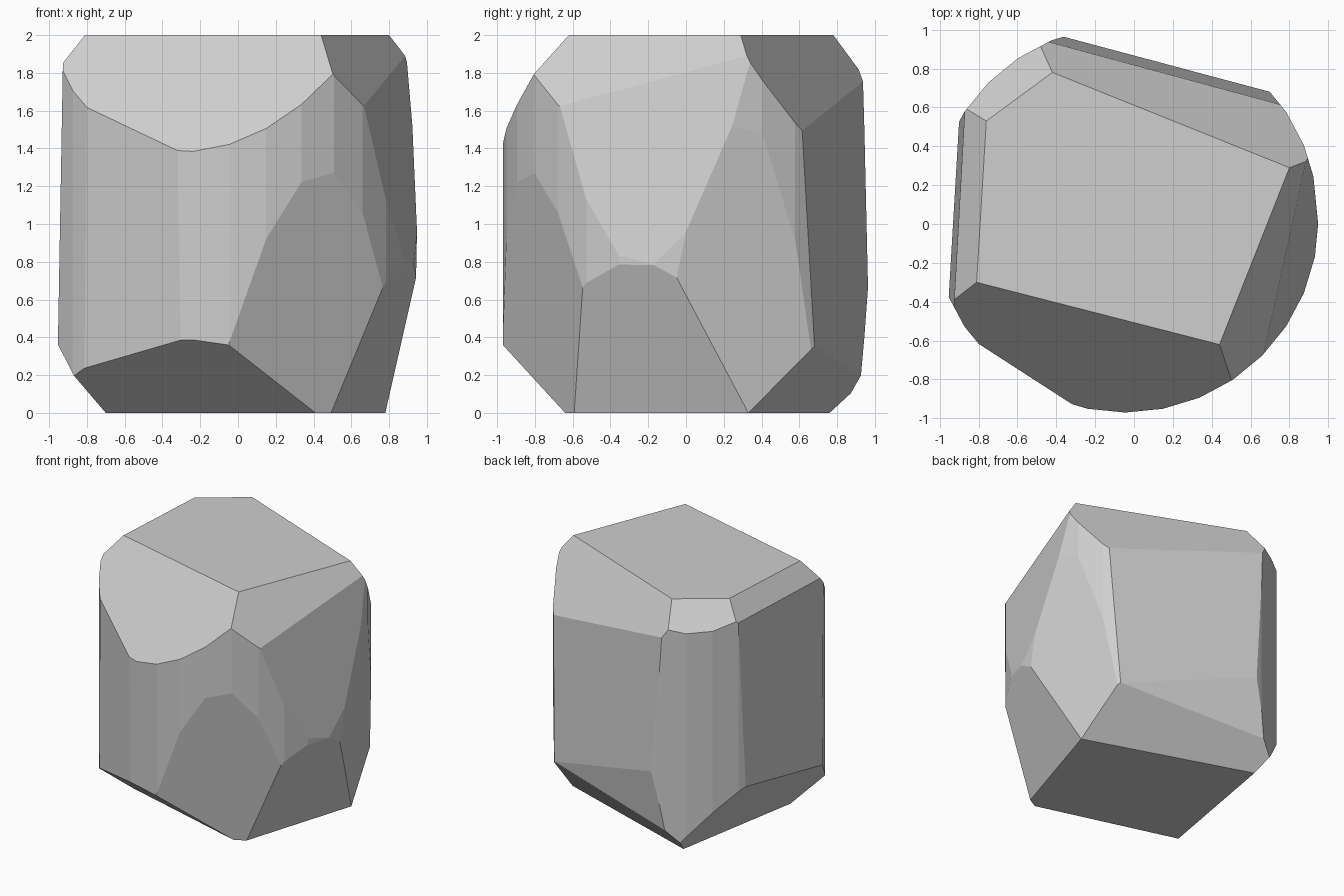
import bpy
import bmesh
from mathutils import Vector

cube = bpy.data.objects.get("Cube")
if cube:
    bpy.data.objects.remove(cube, do_unlink=True)

CENTRE = Vector((0, 0, 1))

# Rock starts as an upright round column
bm = bmesh.new()
bmesh.ops.create_cone(bm, cap_ends=True, segments=32, radius1=0.995,
                      radius2=0.995, depth=2)
bmesh.ops.translate(bm, verts=bm.verts, vec=(-0.045, 0.025, 1))


def chip(a, b, c):
    """Slice off everything outside the plane through three points."""
    a, b, c = Vector(a), Vector(b), Vector(c)
    normal = (b - a).cross(c - a).normalized()
    if normal.dot(CENTRE - a) > 0:
        normal.negate()
    bmesh.ops.bisect_plane(bm, geom=bm.verts[:] + bm.edges[:] + bm.faces[:],
                           dist=0.0005, plane_co=a, plane_no=normal,
                           clear_outer=True)
    rim = [e for e in bm.edges if e.is_boundary]
    if rim:
        bmesh.ops.holes_fill(bm, edges=rim, sides=0)


# Corners of the top and bottom faces, shared by the bevels around them
top_fl, top_fr = (-0.81, -0.30, 2), (0.44, -0.62, 2)
top_br, top_bl = (0.80, 0.29, 2), (-0.76, 0.53, 2)
top_back = (-0.42, 0.78, 2)
low_l, low_f, low_fr = (-0.70, -0.33, 0), (0.41, -0.64, 0), (0.49, -0.60, 0)
low_br, low_bl = (0.78, 0.33, 0), (-0.51, 0.76, 0)

# Corners part way up the sides
back_knee = (0.70, 0.68, 0.35)
back_top = (0.77, 0.61, 1.49)
front_foot = (-0.05, -0.97, 0.36)
left_top = (-0.925, -0.39, 1.855)

# Steep side facets
chip(left_top, (-0.87, 0.60, 1.855), (-0.955, -0.40, 0.35))             # left
chip((-0.33, -0.92, 1.39), (-0.81, -0.61, 1.62), (-0.29, -0.94, 0.38))  # front left
chip(back_top, (-0.45, 0.94, 1.755), back_knee)                         # back
chip(back_knee, (-0.37, 0.97, 0.70), (-0.47, 0.93, 0.21))               # lower back
chip((0.67, -0.66, 1.62), (0.89, 0.33, 1.87), (0.93, -0.17, 0.79))      # upper right
chip((0.945, -0.06, 0.71), (0.92, 0.25, 1.50), low_br)                  # back right
chip(low_f, front_foot, (0.50, -0.80, 1.23))                            # front right

# Bevels around the top
chip(top_fl, top_fr, (-0.05, -0.97, 1.42))
chip(top_fr, top_br, (0.50, -0.80, 1.80))
chip(top_br, top_back, back_top)
chip(top_back, top_bl, (-0.865, 0.60, 1.85))
chip(top_bl, top_fl, left_top)

# Bevels around the bottom
chip(low_l, low_f, front_foot)
chip(low_fr, low_br, (0.93, -0.17, 0.78))
chip(low_br, low_bl, back_knee)
chip(low_bl, low_l, (-0.87, -0.53, 0.20))

bmesh.ops.remove_doubles(bm, verts=bm.verts, dist=0.002)
bmesh.ops.recalc_face_normals(bm, faces=bm.faces)
mesh = bpy.data.meshes.new("rock")
bm.to_mesh(mesh)
bm.free()

# Plain stone colour
stone = bpy.data.materials.new("stone_grey")
stone.use_nodes = True
stone.diffuse_color = (0.62, 0.62, 0.62, 1)
stone.node_tree.nodes["Principled BSDF"].inputs["Base Color"].default_value = stone.diffuse_color
mesh.materials.append(stone)

rock = bpy.data.objects.new("rock", mesh)
bpy.context.collection.objects.link(rock)
